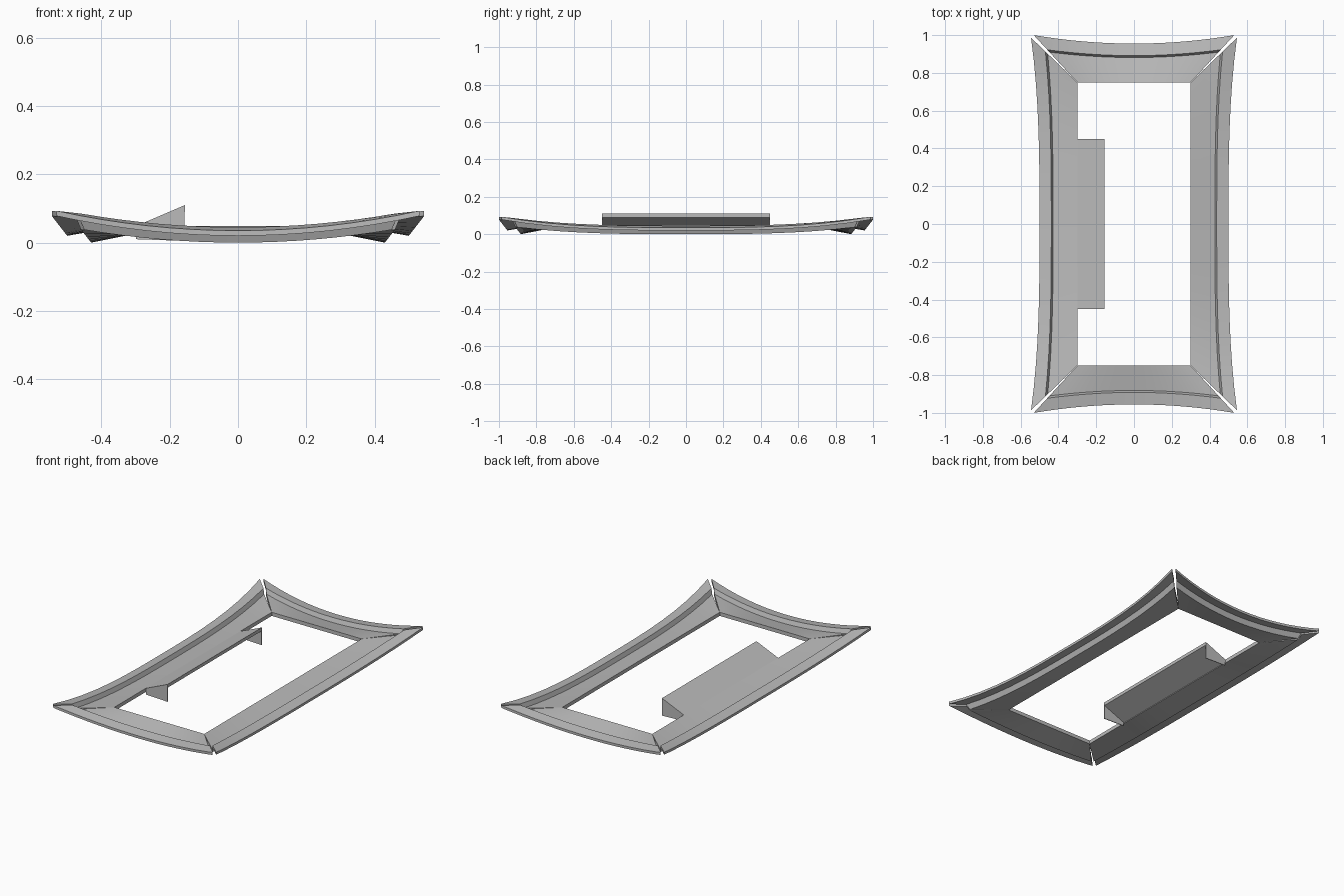
import bpy, bmesh
from mathutils import Matrix
from math import pi

cube = bpy.data.objects.get("Cube")
if cube:
    bpy.data.objects.remove(cube, do_unlink=True)

grey = bpy.data.materials.new("plain_grey")
grey.use_nodes = True
colour = (0.5, 0.5, 0.5, 1)
grey.diffuse_color = colour
grey.node_tree.nodes["Principled BSDF"].inputs["Base Color"].default_value = colour


def finish(name, bm):
    bmesh.ops.recalc_face_normals(bm, faces=bm.faces)
    mesh = bpy.data.meshes.new(name)
    bm.to_mesh(mesh)
    bm.free()
    mesh.materials.append(grey)
    obj = bpy.data.objects.new(name, mesh)
    bpy.context.collection.objects.link(obj)
    bpy.ops.object.select_all(action='DESELECT')
    obj.select_set(True)
    bpy.context.view_layer.objects.active = obj
    bpy.ops.object.shade_smooth_by_angle(angle=pi / 9)
    return obj


# Stepped eave section: fraction of the way out, height at mid-span
SECTION = [(0, 0.048), (0.64, 0.02), (0.69, 0.045), (1, 0.035),
           (1, 0.02), (0.71, 0.03), (0.65, 0.0), (0, 0.026)]
FLARE, RISE, GAP, STEPS = 0.045, 0.058, 0.014, 16


def eave(name, inner, width, half, spread, power, angle):
    """Sweep the section along one side, flaring out and up to its corners."""
    bm = bmesh.new()
    rings = []
    for i in range(STEPS + 1):
        t = 2 * i / STEPS - 1
        bend = abs(t) ** power
        rings.append([bm.verts.new((inner + f * (width + FLARE * bend),
                                    t * (half + f * (spread - GAP)),
                                    z + f * RISE * bend)) for f, z in SECTION])
    n = len(SECTION)
    for a, b in zip(rings, rings[1:]):
        for k in range(n):
            bm.faces.new((a[k], a[(k + 1) % n], b[(k + 1) % n], b[k]))
    bm.faces.new(rings[0])
    bm.faces.new(rings[-1])
    bm.transform(Matrix.Rotation(angle, 4, 'Z'))
    finish(name, bm)


# Four mitred eaves
for name, turn in (("left_eave", 0), ("right_eave", pi)):
    eave(name, 0.30, 0.20, 0.75, 0.25, 3, turn)
for name, turn in (("back_eave", pi / 2), ("front_eave", -pi / 2)):
    eave(name, 0.75, 0.205, 0.30, 0.245, 2, turn)


def prism(name, outline, y0, y1):
    """Extrude an x-z outline along y."""
    bm = bmesh.new()
    face = bm.faces.new([bm.verts.new((x, y0, z)) for x, z in outline])
    out = bmesh.ops.extrude_face_region(bm, geom=[face])
    moved = [v for v in out["geom"] if isinstance(v, bmesh.types.BMVert)]
    bmesh.ops.translate(bm, verts=moved, vec=(0, y1 - y0, 0))
    finish(name, bm)


# Open dormer: sloping roof with a cheek at each end
prism("dormer_roof", [(-0.30, 0.048), (-0.155, 0.11), (-0.155, 0.09), (-0.30, 0.03)],
      -0.45, 0.45)
cheek = [(-0.298, 0.047), (-0.156, 0.108), (-0.156, 0.005), (-0.298, 0.01)]
prism("front_dormer_cheek", cheek, -0.45, -0.446)
prism("back_dormer_cheek", cheek, 0.446, 0.45)
